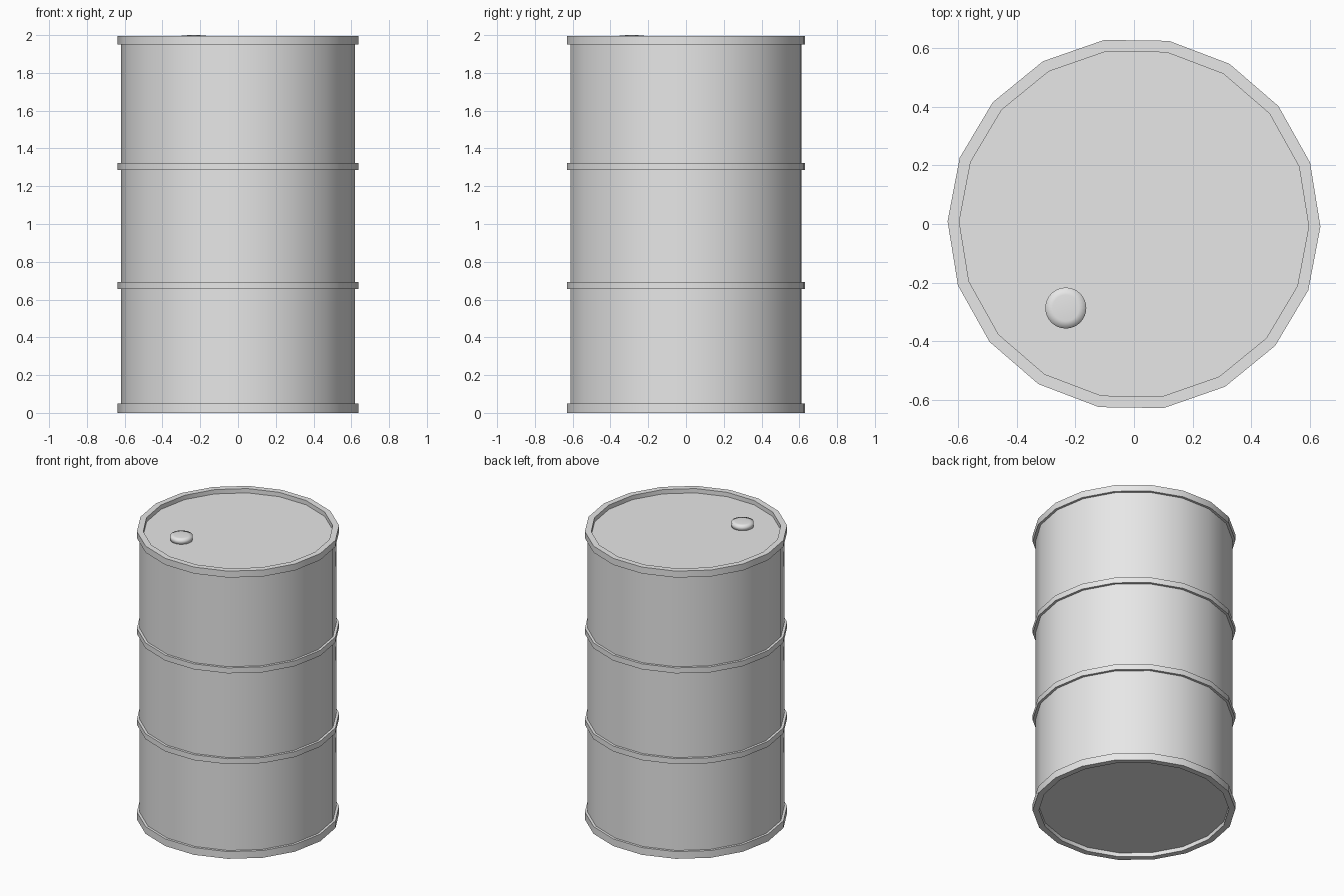
import bpy
import bmesh
import math

cube = bpy.data.objects.get("Cube")
if cube:
    bpy.data.objects.remove(cube, do_unlink=True)

# One plain grey for the whole drum
grey = bpy.data.materials.new("light_grey_metal")
grey.use_nodes = True
GREY = (0.8, 0.8, 0.8, 1)
grey.diffuse_color = GREY
grey.node_tree.nodes["Principled BSDF"].inputs["Base Color"].default_value = GREY


def lathe(name, profile, sides, turn=0.0, center=(0, 0), smooth_angle=30):
    """Revolve (radius, z) points, listed bottom to top, and cap both ends."""
    bm = bmesh.new()
    rings = []
    for r, z in profile:
        angles = [turn + math.tau * i / sides for i in range(sides)]
        rings.append([bm.verts.new((r * math.cos(a), r * math.sin(a), z)) for a in angles])
    for low, high in zip(rings, rings[1:]):
        for i in range(sides):
            j = (i + 1) % sides
            bm.faces.new((low[i], low[j], high[j], high[i]))
    bm.faces.new(rings[0][::-1])
    bm.faces.new(rings[-1])
    bmesh.ops.recalc_face_normals(bm, faces=bm.faces)
    mesh = bpy.data.meshes.new(name)
    bm.to_mesh(mesh)
    bm.free()
    mesh.materials.append(grey)
    obj = bpy.data.objects.new(name, mesh)
    obj.location = (*center, 0)
    bpy.context.collection.objects.link(obj)
    bpy.ops.object.select_all(action="DESELECT")
    obj.select_set(True)
    bpy.context.view_layer.objects.active = obj
    bpy.ops.object.shade_smooth_by_angle(angle=math.radians(smooth_angle))
    return obj


SIDES = 18
TURN = math.radians(-0.8)
INNER, WALL, OUTER = 0.597, 0.62, 0.637
TOP, LID, BASE = 1.995, 1.965, 0.028

# Drum: recessed base, bottom rim, two raised hoops, top rim, recessed lid
profile = [(INNER, BASE), (INNER, 0), (OUTER, 0), (OUTER, 0.05), (WALL, 0.05)]
for hoop_z in (0.675, 1.305):
    low, high = hoop_z - 0.019, hoop_z + 0.019
    profile += [(WALL, low), (OUTER, low), (OUTER, high), (WALL, high)]
profile += [(WALL, 1.95), (OUTER, 1.95), (OUTER, TOP), (INNER, TOP), (INNER, LID)]
lathe("drum_body", profile, SIDES, TURN)

# Round filler cap on the lid, with a faintly domed soft top
cap = [(0.07, LID - 0.005), (0.07, 1.996), (0.045, 1.999), (0.01, 2.0)]
lathe("filler_cap", cap, 32, center=(-0.233, -0.287), smooth_angle=100)
